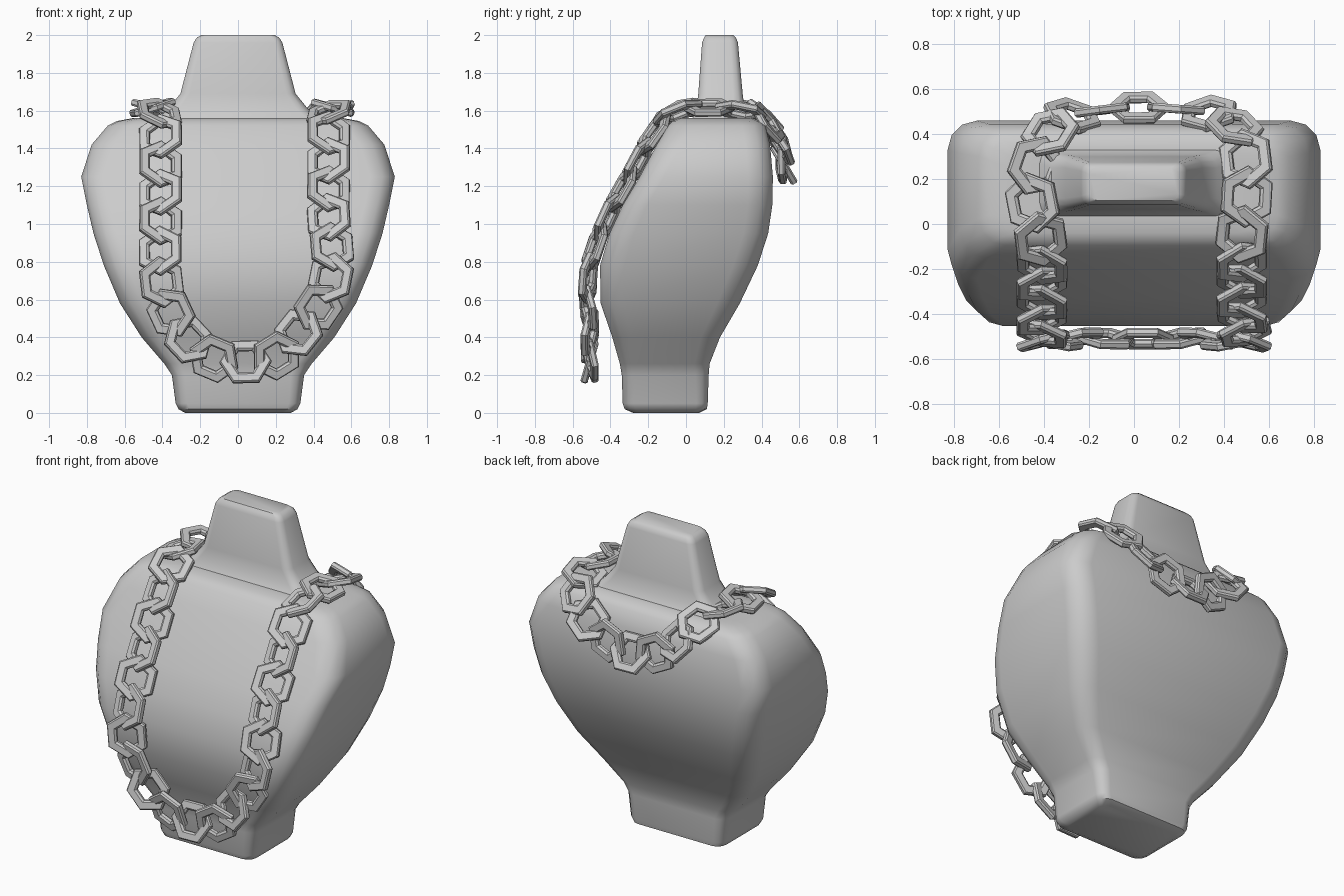
import bpy, bmesh
from math import sin, cos, pi, radians
from mathutils import Vector, Matrix

if "Cube" in bpy.data.objects:
    bpy.data.objects.remove(bpy.data.objects["Cube"])


def finish(name, bm, angle=None):
    bmesh.ops.recalc_face_normals(bm, faces=bm.faces)
    me = bpy.data.meshes.new(name)
    bm.to_mesh(me)
    bm.free()
    ob = bpy.data.objects.new(name, me)
    bpy.context.collection.objects.link(ob)
    if angle:
        bpy.ops.object.select_all(action='DESELECT')
        ob.select_set(True)
        bpy.context.view_layer.objects.active = ob
        bpy.ops.object.shade_smooth_by_angle(angle=radians(angle))
    return ob


def rounded_rect(hw, y0, y1, r, z, seg=3):
    pts = []
    corners = [(hw - r, y1 - r), (-hw + r, y1 - r), (-hw + r, y0 + r), (hw - r, y0 + r)]
    for i, (cx, cy) in enumerate(corners):
        for k in range(seg + 1):
            a = (i + k / seg) * pi / 2
            pts.append((cx + r * cos(a), cy + r * sin(a), z))
    return pts


# Display bust: half width, front y, back y, corner radius, height
sections = [
    (.28, -.28, .07, .05, 0), (.315, -.325, .11, .06, .02), (.33, -.335, .115, .06, .05),
    (.35, -.34, .12, .07, .2), (.39, -.35, .125, .08, .26), (.51, -.39, .18, .10, .4),
    (.625, -.452, .285, .12, .58), (.71, -.455, .38, .13, .78), (.765, -.405, .435, .13, .95),
    (.80, -.335, .457, .13, 1.1), (.83, -.245, .46, .13, 1.25), (.775, -.155, .445, .13, 1.42),
    (.69, -.095, .42, .12, 1.52), (.64, -.07, .39, .11, 1.545), (.56, -.04, .355, .10, 1.56),
    (.42, .035, .33, .06, 1.562), (.37, .055, .31, .06, 1.61), (.305, .065, .30, .05, 1.69),
    (.235, .085, .275, .04, 1.96), (.22, .095, .265, .035, 1.985), (.195, .105, .25, .03, 2.0)]
bm = bmesh.new()
rings = [[bm.verts.new(p) for p in rounded_rect(*s)] for s in sections]
for a, b in zip(rings, rings[1:]):
    n = len(a)
    for i in range(n):
        bm.faces.new((a[i], a[(i + 1) % n], b[(i + 1) % n], b[i]))
bm.faces.new(rings[0][::-1])
bm.faces.new(rings[-1])
finish("display_bust", bm, 40)

# Chain path: x, y, z, tilt of the outward direction (0 = front, 90 = up, 180 = back)
path = [
    (.04, -.51, .27, 0), (.2, -.51, .3, 0), (.34, -.51, .45, 0), (.46, -.52, .62, 3),
    (.5, -.505, .8, 10), (.48, -.41, 1.05, 22), (.48, -.29, 1.27, 28), (.48, -.17, 1.48, 35),
    (.48, -.06, 1.585, 60), (.5, .1, 1.615, 90), (.5, .28, 1.6, 95), (.46, .42, 1.55, 130),
    (.34, .49, 1.43, 160), (.15, .515, 1.33, 165), (-.05, .515, 1.32, 165), (-.22, .495, 1.4, 165),
    (-.34, .45, 1.53, 140), (-.41, .33, 1.6, 100), (-.46, .16, 1.615, 90), (-.42, -.04, 1.6, 65),
    (-.41, -.17, 1.48, 35), (-.41, -.29, 1.27, 28), (-.41, -.41, 1.05, 22), (-.41, -.505, .8, 10),
    (-.39, -.52, .62, 3), (-.29, -.51, .42, 0), (-.13, -.51, .29, 0)]
P = [Vector(p) for p in path]
dense = []
for i in range(len(P)):
    p0, p1, p2, p3 = (P[(i + k) % len(P)] for k in (-1, 0, 1, 2))
    for s in range(20):
        t = s / 20
        dense.append(.5 * (2 * p1 + (p2 - p0) * t + (2 * p0 - 5 * p1 + 4 * p2 - p3) * t * t
                           + (3 * p1 - p0 - 3 * p2 + p3) * t ** 3))
dist = [0]
for a, b in zip(dense, dense[1:] + dense[:1]):
    dist.append(dist[-1] + (b.to_3d() - a.to_3d()).length)


def sample(d):
    d %= dist[-1]
    i = max(k for k in range(len(dense)) if dist[k] <= d)
    f = (d - dist[i]) / (dist[i + 1] - dist[i])
    return dense[i].lerp(dense[(i + 1) % len(dense)], f)


# Hexagonal chain link: radius, height of the bar's cross-section
bar = [(.132, .01), (.124, .019), (.082, .019), (.07, .009),
       (.07, -.009), (.082, -.019), (.124, -.019), (.132, -.01)]


def add_link(bm, mat):
    grid = [[bm.verts.new(mat @ Vector((r * cos(k * pi / 3) * 1.05, r * sin(k * pi / 3), h)))
             for r, h in bar] for k in range(6)]
    m = len(bar)
    for k in range(6):
        for j in range(m):
            a, b = grid[k], grid[(k + 1) % 6]
            bm.faces.new((a[j], b[j], b[(j + 1) % m], a[(j + 1) % m]))


# Necklace: links alternately rolled about the path
bm = bmesh.new()
count = 2 * round(dist[-1] / .165 / 2)
step = dist[-1] / count
for i in range(count):
    p = sample(i * step)
    t = (sample(i * step + .05).to_3d() - sample(i * step - .05).to_3d()).normalized()
    a = radians(p[3])
    n = Vector((0, -cos(a), sin(a)))
    n = (n - t * n.dot(t)).normalized()
    rot = Matrix((t, n.cross(t), n)).transposed()
    roll = Matrix.Rotation(radians(16 if i % 2 else -16), 3, 'X')
    add_link(bm, Matrix.Translation(p.to_3d()) @ (rot @ roll).to_4x4())
finish("chain_necklace", bm)
